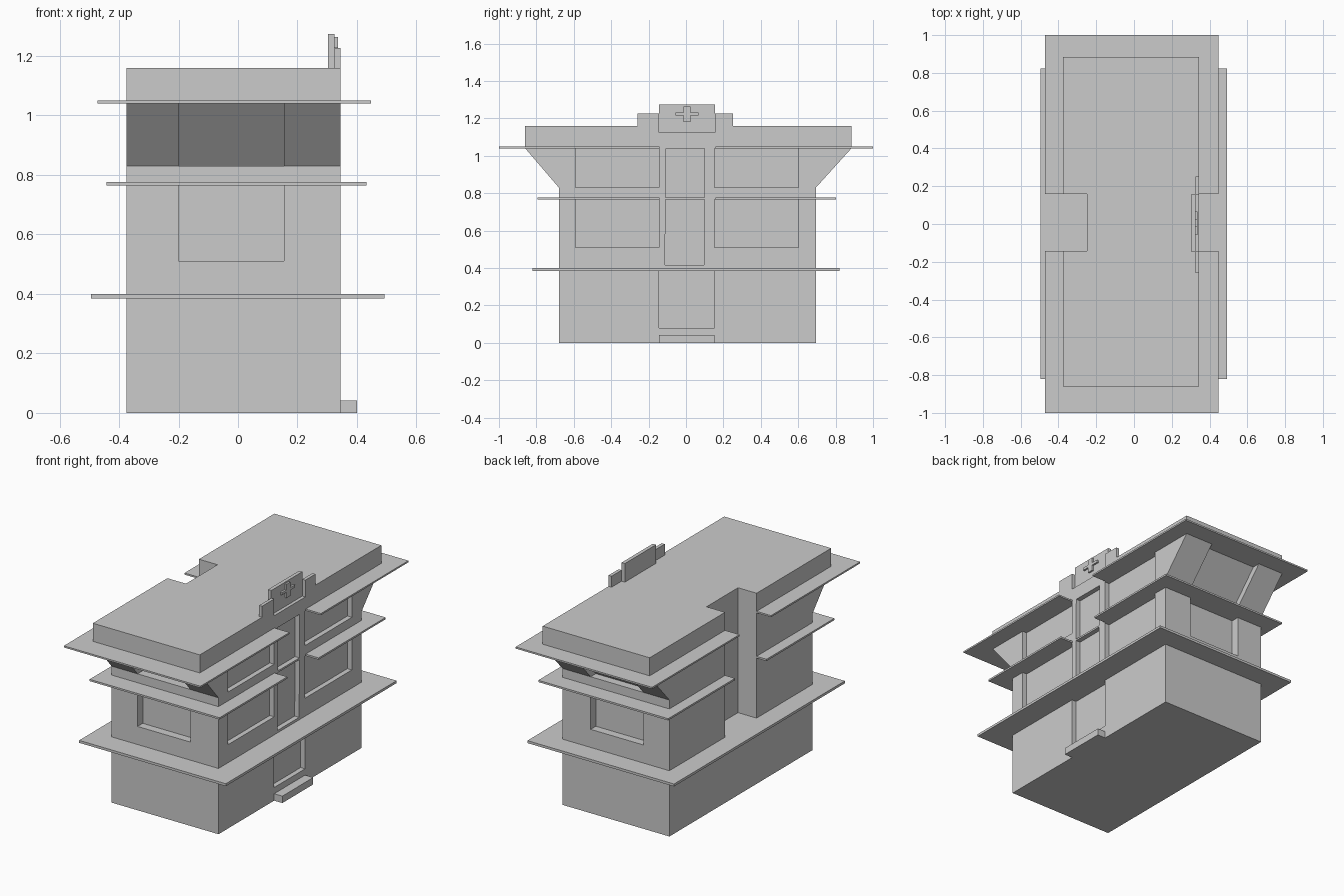
import bpy, bmesh
from mathutils import Vector

if "Cube" in bpy.data.objects:
    bpy.data.objects.remove(bpy.data.objects["Cube"])


def add_prism(bm, pts, vec):
    """Extrude a planar outline along vec."""
    f = bm.faces.new([bm.verts.new(p) for p in pts])
    ext = bmesh.ops.extrude_face_region(bm, geom=[f])
    vs = [g for g in ext["geom"] if isinstance(g, bmesh.types.BMVert)]
    bmesh.ops.translate(bm, verts=vs, vec=Vector(vec))


def along_x(pts, x0, x1):
    return [(x0, y, z) for y, z in pts], (x1 - x0, 0, 0)


def box(x0, x1, y0, y1, z0, z1):
    return along_x([(y0, z0), (y1, z0), (y1, z1), (y0, z1)], x0, x1)


def make(name, prisms):
    bm = bmesh.new()
    for pts, vec in prisms:
        add_prism(bm, pts, vec)
    bmesh.ops.recalc_face_normals(bm, faces=bm.faces[:])
    me = bpy.data.meshes.new(name)
    bm.to_mesh(me)
    bm.free()
    ob = bpy.data.objects.new(name, me)
    bpy.context.collection.objects.link(ob)
    return ob


def cut(ob, cutter):
    m = ob.modifiers.new("cut", "BOOLEAN")
    m.operation = "DIFFERENCE"
    m.solver = "EXACT"
    m.object = cutter
    bpy.context.view_layer.objects.active = ob
    bpy.ops.object.modifier_apply(modifier=m.name)


X0, X1 = -0.375, 0.345        # wall faces
Y0, Y1 = -0.68, 0.695
D = 0.03                      # recess depth of the entrance side

# main block with flared ends under the roof
body = make("building_body", [along_x(
    [(Y0, 0), (Y1, 0), (Y1, 0.83), (0.885, 1.04), (0.885, 1.16),
     (-0.86, 1.16), (-0.86, 1.04), (Y0, 0.83)], X0, X1)])

# recesses: entrance door, tall centre panel, sign seat, rear stairwell notch
holes = [box(X1 - D, 0.6, -0.145, 0.152, 0.08, 0.385),
         along_x([(-0.112, 0.415), (0.095, 0.415), (0.1, 1.04), (-0.108, 1.04)], X1 - D, 0.6),
         box(0.325, 0.6, -0.145, 0.155, 1.125, 1.3),
         box(-0.8, -0.25, -0.143, 0.16, 0.4, 1.3)]
# windows on the entrance side
for y0, y1 in ((-0.59, -0.145), (0.152, 0.602)):
    for z0, z1 in ((0.51, 0.765), (0.83, 1.04)):
        holes.append(box(X1 - D, 0.6, y0, y1, z0, z1))
# windows on both ends: straight below, sloping above
for s, wall, eave in ((-1, Y0, -0.86), (1, Y1, 0.885)):
    i = -s * 0.05
    holes.append(box(-0.2, 0.155, *sorted((wall + i, s * 1.2)), 0.51, 0.765))
    holes.append(along_x([(wall + i, 0.83), (eave + i, 1.04),
                          (s * 1.2, 1.04), (s * 1.2, 0.83)], -0.2, 0.155))
cutter = make("recess_cutter", holes)
cut(body, cutter)

# overhanging floor slabs; the upper two are interrupted front and rear
gaps = make("slab_gap_cutter", [box(-0.8, -0.25, -0.143, 0.16, 0.5, 1.3),
                                box(X1, 0.8, -0.143, 0.158, 0.5, 1.3)])
for name, dims, split in (
        ("lower_slab", (-0.495, 0.492, -0.82, 0.822, 0.385, 0.4), False),
        ("middle_slab", (-0.442, 0.432, -0.795, 0.803, 0.765, 0.776), True),
        ("roof_slab", (-0.472, 0.447, -1.0, 1.0, 1.04, 1.05), True)):
    slab = make(name, [box(*dims)])
    if split:
        cut(slab, gaps)
    cut(slab, body)

for c in (cutter, gaps):
    bpy.data.objects.remove(c)

# doorstep
make("door_step", [box(X1, 0.4, -0.145, 0.152, 0, 0.042)])

# raised parapet panel with its lower shoulders
make("parapet_panel", [box(0.303, 0.325, -0.145, 0.155, 1.16, 1.273)])
make("parapet_shoulders", [box(0.325, X1, -0.26, -0.145, 1.16, 1.227),
                           box(0.325, X1, 0.155, 0.252, 1.16, 1.227)])

# plain cross relief on the panel
a, b, h, t, c, z = 0.018, 0.062, 0.042, 0.008, 0.005, 1.222
quarter = [(a, -h), (a, -t), (b, -t), (b, t), (a, t), (a, h)]
outline = quarter + [(-y, -v) for y, v in quarter]
make("cross_relief", [along_x([(c + y, z + v) for y, v in outline], 0.325, 0.336)])
